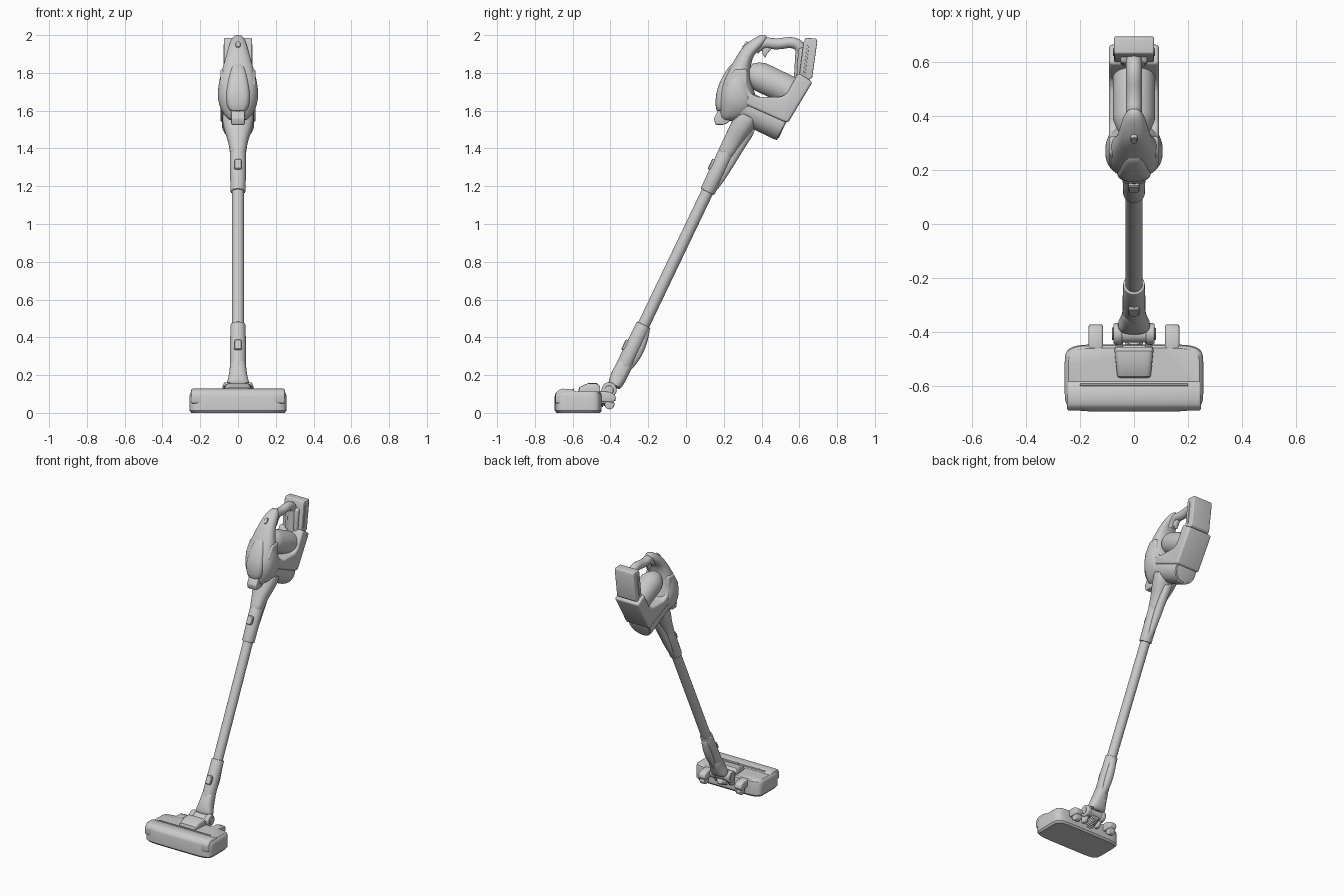
import bpy, bmesh, math
from mathutils import Vector, Matrix


def finish(ob, bevel=0, subsurf=0, seg=3):
    if bevel:
        m = ob.modifiers.new("bevel", 'BEVEL')
        m.width, m.segments, m.limit_method, m.angle_limit = bevel, seg, 'ANGLE', math.radians(25)
    if subsurf:
        m = ob.modifiers.new("subsurf", 'SUBSURF')
        m.levels = m.render_levels = subsurf
    bpy.ops.object.select_all(action='DESELECT')
    ob.select_set(True)
    bpy.context.view_layer.objects.active = ob
    bpy.ops.object.convert(target='MESH')
    bpy.ops.object.shade_smooth_by_angle(angle=math.radians(35))
    return ob


def from_bmesh(name, bm):
    bmesh.ops.recalc_face_normals(bm, faces=bm.faces)
    me = bpy.data.meshes.new(name)
    bm.to_mesh(me)
    bm.free()
    ob = bpy.data.objects.new(name, me)
    bpy.context.collection.objects.link(ob)
    return ob


def frame(origin, d):
    """Matrix whose local z is d and local x is world x (when possible)."""
    z = Vector(d).normalized()
    x = Vector((1, 0, 0)) if abs(z.x) < .9 else Vector((0, 1, 0))
    m = Matrix((x, z.cross(x), z)).transposed().to_4x4()
    m.translation = origin
    return m


def loft(name, secs, m=Matrix(), p=2, n=32, bevel=0, subsurf=0):
    """Sections (t, y0, y1, half width), each a superellipse, along local z."""
    bm = bmesh.new()
    rings = []
    for t, y0, y1, w in secs:
        ring = []
        for i in range(n):
            a = 2 * math.pi * (i + .5) / n
            c, s = math.cos(a), math.sin(a)
            x = math.copysign(abs(c) ** (2 / p), c) * w
            y = (y0 + y1) / 2 + math.copysign(abs(s) ** (2 / p), s) * (y1 - y0) / 2
            ring.append(bm.verts.new(m @ Vector((x, y, t))))
        rings.append(ring)
    for r, q in zip(rings, rings[1:]):
        for i in range(n):
            j = (i + 1) % n
            bm.faces.new((r[i], r[j], q[j], q[i]))
    bm.faces.new(rings[0][::-1])
    bm.faces.new(rings[-1])
    return finish(from_bmesh(name, bm), bevel, subsurf)


def lathe(name, secs, m, **k):
    return loft(name, [(t, -r, r, r) for t, r in secs], m, **k)


def prism(name, pts, x0, x1, bevel=.01, seg=3):
    """Side profile (y, z) extruded across x."""
    bm = bmesh.new()
    f = bm.faces.new([bm.verts.new((x0, y, z)) for y, z in pts])
    g = bmesh.ops.extrude_face_region(bm, geom=[f])
    bmesh.ops.translate(bm, vec=(x1 - x0, 0, 0), verts=[v for v in g['geom'] if isinstance(v, bmesh.types.BMVert)])
    return finish(from_bmesh(name, bm), bevel, seg=seg)


def tube(name, pts, r):
    cu = bpy.data.curves.new(name, 'CURVE')
    cu.dimensions, cu.bevel_depth, cu.bevel_resolution, cu.use_fill_caps = '3D', r, 6, True
    sp = cu.splines.new('NURBS')
    sp.points.add(len(pts) - 1)
    for q, (y, z) in zip(sp.points, pts):
        q.co = (0, y, z, 1)
    sp.use_endpoint_u, sp.order_u = True, 3
    ob = bpy.data.objects.new(name, cu)
    bpy.context.collection.objects.link(ob)
    return finish(ob)


U = Vector((0, .432, .902))      # wand direction
V = Vector((0, .902, -.432))     # across the wand, towards the back
WAND = frame((0, -.228, .458), U)

# Floor head: rounded base, brush drum cover, centre block and rear arms
loft("floor_head", [(0, -.685, -.455, .247), (.012, -.695, -.446, .257), (.09, -.695, -.446, .257),
                    (.106, -.69, -.45, .252), (.114, -.68, -.46, .243)], p=7, n=64)
prism("brush_cover", [(-.692, .05), (-.692, .10), (-.675, .122), (-.65, .128), (-.61, .126),
                      (-.58, .113), (-.57, .05)], -.248, .248, .009)
prism("brush_cover_seam", [(-.60, .10), (-.60, .128), (-.592, .128), (-.592, .10)], -.2, .2, .002)
loft("head_centre_block", [(-.58, -.085, -.05, .05), (-.565, -.135, -.05, .062), (-.52, -.157, -.05, .067),
                           (-.47, -.157, -.05, .072), (-.455, -.14, -.06, .07)],
     frame((0, 0, 0), (0, 1, 0)), p=6)
for side in (-1, 1):
    prism("rear_arm", [(-.47, .06), (-.47, .113), (-.41, .112), (-.378, .098), (-.37, .075), (-.385, .055)],
          side * .115, side * .168, .008)
    lathe("rear_wheel", [(-.02, .026), (.02, .026)], frame((side * .142, -.405, .045), (1, 0, 0)), bevel=.005)
    # Pivot discs of the joint
    lathe("pivot_disc", [(-.016, .04), (.016, .04)], frame((side * .06, -.407, .122), (1, 0, 0)), bevel=.007)
    lathe("pivot_cap", [(-.004, .024), (.004, .022)], frame((side * .077, -.407, .122), (1, 0, 0)), bevel=.002)
    prism("joint_fork", [(-.46, .05), (-.46, .11), (-.41, .14), (-.385, .12), (-.40, .08), (-.42, .05)],
          side * .04, side * .066, .008)

# Swivel joint and ribbed hose
lathe("joint_barrel", [(-.06, .033), (.06, .033)], frame((0, -.407, .122), (1, 0, 0)))
lathe("joint_hose", [(i * .006, .026 if i % 2 else .033) for i in range(16)],
      frame((0, -.465, .055), (0, .85, .4)))
loft("joint_neck", [(-.36, -.035, .035, .062), (-.33, -.04, .04, .06), (-.30, -.046, .042, .05),
                    (-.25, -.043, .042, .044), (-.19, -.04, .04, .04)], WAND, p=2.6, subsurf=1)

# Wand with its two collars
lathe("wand_tube", [(-.05, .032), (.85, .032)], WAND)
lathe("lower_collar", [(-.27, .043), (-.1, .042), (.01, .040)], WAND, bevel=.004)
loft("lower_collar_hump", [(-.265, -.01, .03, .014), (-.24, -.01, .042, .022), (-.18, -.01, .06, .027),
                           (-.10, -.01, .064, .028), (-.03, -.01, .05, .026), (.008, -.01, .04, .024)],
     WAND, p=2.5, subsurf=1)
lathe("upper_collar", [(.79, .040), (.9, .042), (1.03, .043)], WAND, bevel=.004)
loft("upper_collar_spine", [(.80, 0, .038, .018), (.86, 0, .052, .022), (.98, 0, .068, .026),
                            (1.1, 0, .078, .03), (1.22, 0, .10, .035)], WAND, p=2.5, subsurf=1)
for t in (-.13, .93):
    loft("release_button", [(.03, -.03, .03, .021), (.048, -.03, .03, .021), (.052, -.026, .026, .017)],
         frame(WAND @ Vector((0, 0, t)), -V), p=4)

# Funnel from wand to dust cup
loft("neck_funnel", [(.99, -.043, .043, .042), (1.03, -.044, .045, .043), (1.10, -.044, .056, .054),
                     (1.16, -.044, .07, .074), (1.22, -.045, .082, .084), (1.27, -.045, .085, .086)],
     WAND, p=2.4, subsurf=1)

# Dust cup lying across the wand
CUP = frame((0, .245, .1 + 1.55), V)
lathe("dust_cup", [(-.02, .075), (0, .085), (.285, .086), (.302, .083)], CUP, n=48, bevel=.003)
lathe("dust_cup_lid", [(.29, .072), (.306, .072)], CUP, n=48, bevel=.003)

# Motor body: U-shaped side frame, motor barrel, nose shell
prism("body_frame", [(.24, 1.665), (.21, 1.74), (.26, 1.82), (.325, 1.82), (.325, 1.73), (.345, 1.69),
                     (.38, 1.672), (.50, 1.672), (.535, 1.69), (.555, 1.73), (.595, 1.80), (.67, 1.752),
                     (.54, 1.535), (.51, 1.545)], -.093, .093, .014, 4)
lathe("motor_barrel", [(-.02, .045), (.01, .066), (.045, .078), (.24, .078), (.25, .07)],
      frame((0, .35, 1.80), V), n=40)
loft("nose_shell", [(1.545, .19, .27, .04), (1.57, .18, .33, .07), (1.62, .172, .38, .099),
                    (1.68, .172, .37, .11), (1.75, .188, .345, .103), (1.84, .24, .34, .078),
                    (1.90, .275, .36, .06), (1.945, .305, .41, .05), (1.98, .355, .43, .036),
                    (2.002, .395, .425, .016)], p=2.4, subsurf=2)
loft("nose_panel", [(1.59, .166, .25, .038), (1.61, .157, .25, .056), (1.66, .155, .25, .066),
                    (1.72, .164, .25, .062), (1.79, .197, .28, .048), (1.835, .228, .29, .034),
                    (1.85, .245, .29, .02)], p=3, subsurf=1)
prism("front_latch", [(.155, 1.525), (.148, 1.56), (.17, 1.60), (.23, 1.60), (.23, 1.54), (.20, 1.525)],
      -.036, .036, .007)
loft("power_button", [(0, -.022, .022, .014), (.012, -.018, .018, .011)],
     frame((0, .318, 1.945), (0, -.75, .6)), p=3)

# Hand grip, trigger and battery
tube("hand_grip", [(.36, 1.92), (.40, 1.965), (.48, 1.95), (.56, 1.965), (.61, 1.94), (.606, 1.87),
                   (.60, 1.77)], .029)
prism("trigger", [(.40, 1.95), (.405, 1.90), (.42, 1.878), (.428, 1.90), (.455, 1.93), (.45, 1.95)],
      -.014, .014, .005)
prism("battery_mount", [(.585, 1.775), (.595, 1.93), (.645, 1.94), (.65, 1.76)], -.05, .05, .012)
prism("battery", [(.598, 1.775), (.622, 1.96), (.632, 1.985), (.69, 1.982), (.695, 1.965), (.668, 1.775),
                  (.655, 1.765), (.605, 1.765)], -.074, .074, .014, 4)
for side in (-1, 1):
    prism("battery_grip", [(.622, 1.80), (.642, 1.95), (.652, 1.95), (.632, 1.80)],
          side * .07, side * .078, .002)
